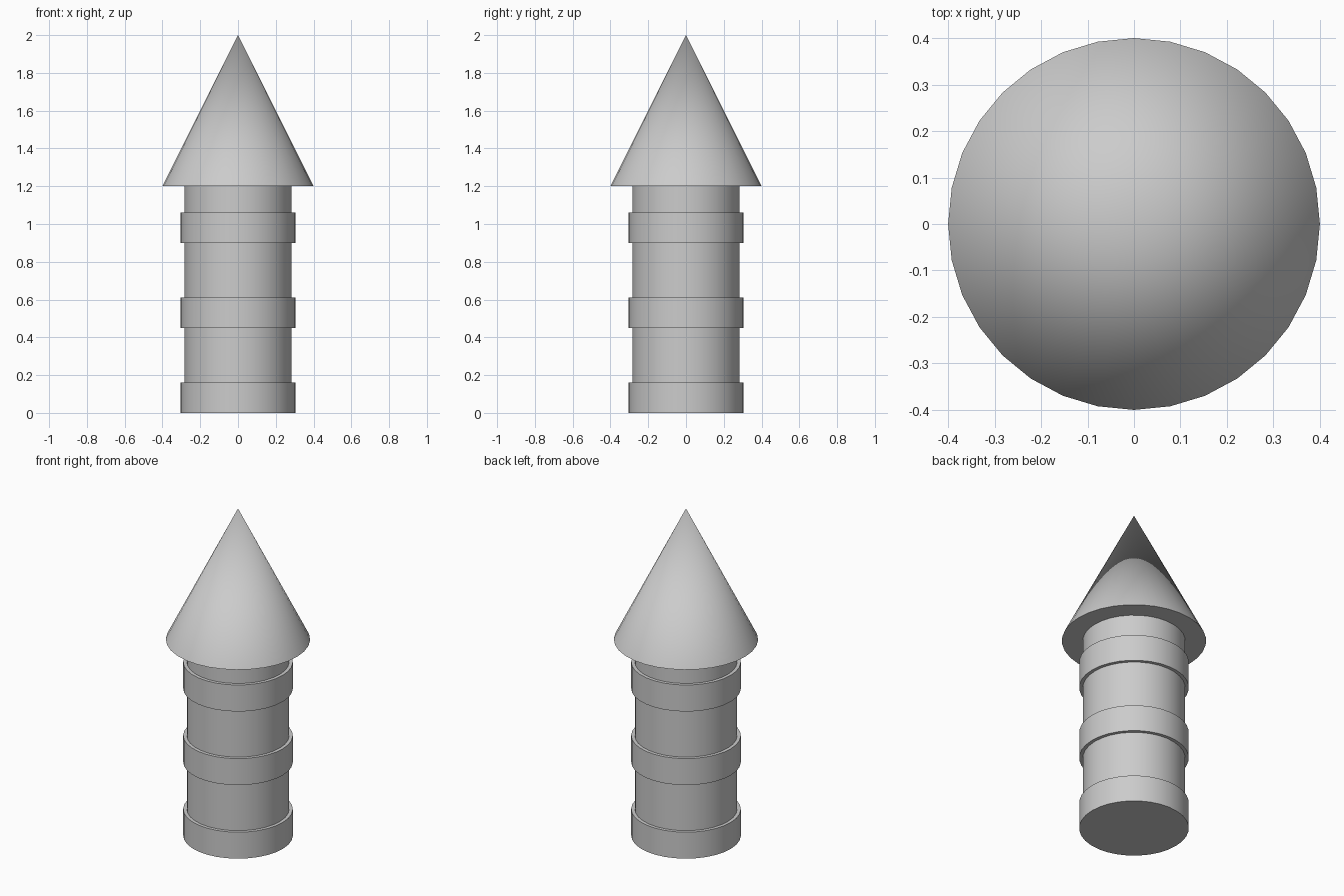
import bpy, math

if "Cube" in bpy.data.objects:
    bpy.data.objects.remove(bpy.data.objects["Cube"])

SIDES = 32


def turned(name, r_bottom, r_top, z0, z1):
    """Closed cylinder or cone standing between two heights."""
    bpy.ops.mesh.primitive_cone_add(vertices=SIDES, radius1=r_bottom, radius2=r_top,
                                    depth=z1 - z0, location=(0, 0, (z0 + z1) / 2))
    ob = bpy.context.object
    ob.name = name
    bpy.ops.object.shade_smooth_by_angle(angle=math.radians(30))
    return ob


# Tower shaft, its ends tucked just inside the base band and the roof
turned("tower_shaft", 0.284, 0.284, 0.01, 1.205)

# Three raised bands around the shaft
for name, z in (("base_band", 0.0), ("middle_band", 0.45), ("upper_band", 0.90)):
    turned(name, 0.304, 0.304, z, z + 0.162)

# Pointed conical roof with overhanging eaves
turned("roof", 0.40, 0.0, 1.2, 2.0)
